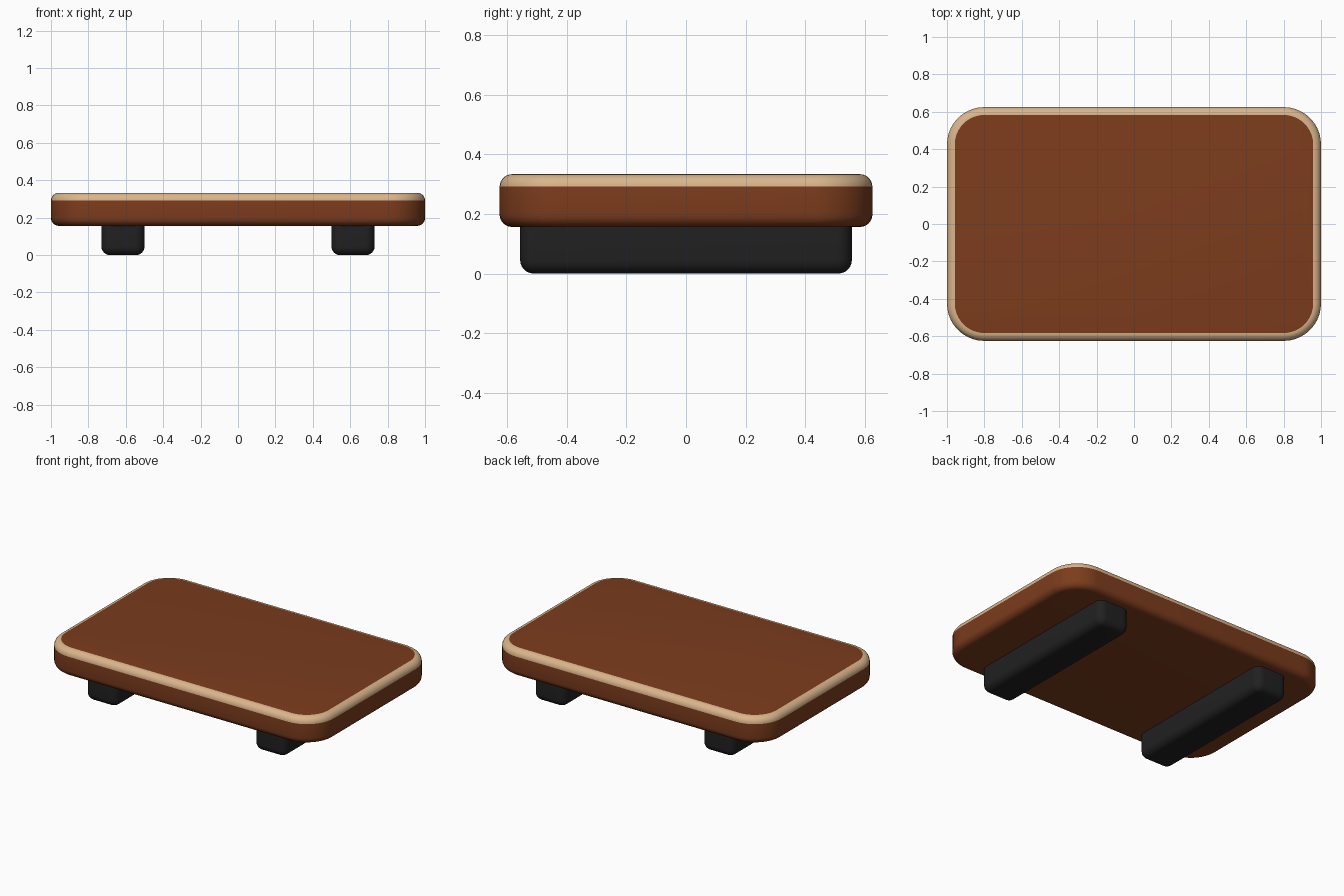
import bpy, bmesh, math

if "Cube" in bpy.data.objects:
    bpy.data.objects.remove(bpy.data.objects["Cube"])

def material(name, color):
    m = bpy.data.materials.new(name)
    m.diffuse_color = (*color, 1)
    m.use_nodes = True
    m.node_tree.nodes["Principled BSDF"].inputs["Base Color"].default_value = m.diffuse_color
    return m

BROWN = material("brown_wood", (0.20, 0.045, 0.012))
TAN = material("tan_edge", (0.70, 0.46, 0.26))
BLACK = material("black_rubber", (0.015, 0.015, 0.015))

def rounded_rect(hx, hy, r, steps=10):
    pts = []
    for i, (sx, sy) in enumerate([(1, 1), (-1, 1), (-1, -1), (1, -1)]):
        for k in range(steps + 1):
            a = math.pi / 2 * (i + k / steps)
            pts.append((sx * (hx - r) + r * math.cos(a), sy * (hy - r) + r * math.sin(a)))
    return pts

def rounded_slab(name, hx, hy, z0, z1, corner, edge, mats, cx=0, steps=6):
    """Stack of rounded rectangles with quarter-round lower and upper edges."""
    profile = []
    for k in range(steps + 1):
        a = math.pi / 2 * k / steps
        profile.append((edge * (1 - math.sin(a)), z0 + edge * (1 - math.cos(a))))
    profile += [(d, z0 + z1 - z) for d, z in reversed(profile)]
    bm = bmesh.new()
    rings = [[bm.verts.new((cx + x, y, z)) for x, y in rounded_rect(hx - d, hy - d, corner - d)]
             for d, z in profile]
    n = len(rings[0])
    for j in range(len(rings) - 1):
        for i in range(n):
            k = (i + 1) % n
            f = bm.faces.new((rings[j][i], rings[j][k], rings[j + 1][k], rings[j + 1][i]))
            # upper quarter-round takes the second material
            f.material_index = 1 if j > steps and len(mats) > 1 else 0
    bm.faces.new(rings[0][::-1])
    bm.faces.new(rings[-1])
    me = bpy.data.meshes.new(name)
    bm.to_mesh(me)
    bm.free()
    for m in mats:
        me.materials.append(m)
    ob = bpy.data.objects.new(name, me)
    bpy.context.collection.objects.link(ob)
    bpy.ops.object.select_all(action='DESELECT')
    ob.select_set(True)
    bpy.context.view_layer.objects.active = ob
    bpy.ops.object.shade_smooth_by_angle(angle=math.radians(30))
    return ob

# Board with a tan rounded rim
rounded_slab("board", 1.0, 0.625, 0.156, 0.333, 0.20, 0.042, [BROWN, TAN])

# Two runner feet, let slightly into the board
for side, sx in (("left", -1), ("right", 1)):
    rounded_slab(side + "_foot", 0.115, 0.556, 0.0, 0.215, 0.05, 0.045, [BLACK], cx=sx * 0.615)
